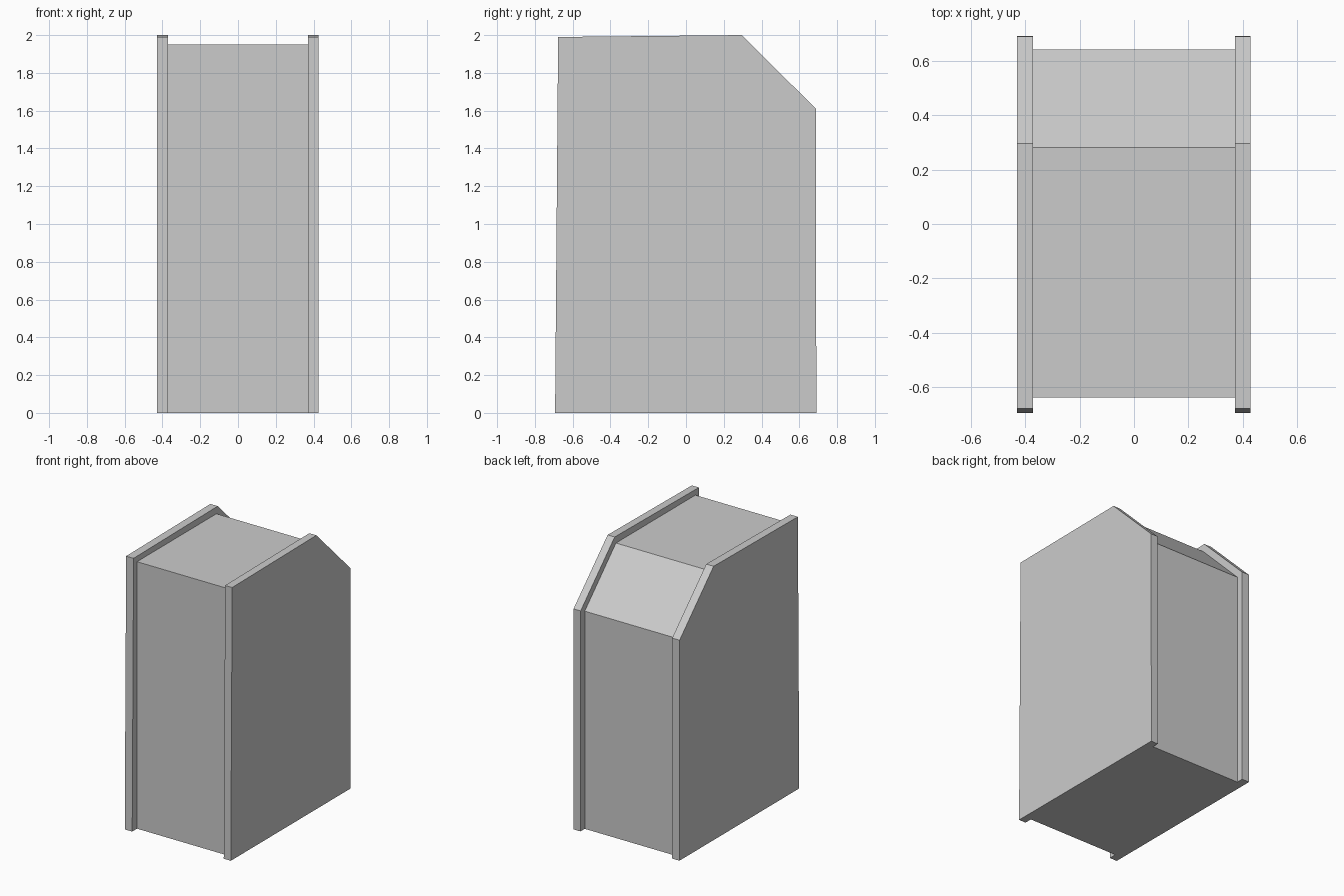
import bpy
import bmesh

cube = bpy.data.objects.get("Cube")
if cube:
    bpy.data.objects.remove(cube, do_unlink=True)

grey = bpy.data.materials.new("light_grey")
grey.use_nodes = True
COLOUR = (0.6, 0.6, 0.6, 1.0)
grey.diffuse_color = COLOUR
grey.node_tree.nodes["Principled BSDF"].inputs["Base Color"].default_value = COLOUR


def extrude_profile(name, profile, x_min, x_max):
    """Solid slab from a side outline of (y, z) points."""
    bm = bmesh.new()
    face = bm.faces.new([bm.verts.new((x_min, y, z)) for y, z in profile])
    result = bmesh.ops.extrude_face_region(bm, geom=[face])
    verts = [g for g in result["geom"] if isinstance(g, bmesh.types.BMVert)]
    bmesh.ops.translate(bm, verts=verts, vec=(x_max - x_min, 0, 0))
    bmesh.ops.recalc_face_normals(bm, faces=bm.faces)
    mesh = bpy.data.meshes.new(name)
    bm.to_mesh(mesh)
    bm.free()
    mesh.materials.append(grey)
    obj = bpy.data.objects.new(name, mesh)
    bpy.context.collection.objects.link(obj)
    return obj


# Recessed cabinet body with a sloped upper back edge
body = [(-0.637, 0), (0.64, 0), (0.64, 1.59), (0.28, 1.95), (-0.637, 1.95)]
extrude_profile("cabinet_body", body, -0.37, 0.37)

# Side panels standing proud of the body, with a slightly leaning front edge
panel = [(-0.693, 0), (0.69, 0), (0.688, 1.61), (0.295, 2.0), (-0.677, 1.99)]
for name, x_min, x_max in (("right_panel", -0.43, -0.37), ("left_panel", 0.37, 0.427)):
    extrude_profile(name, panel, x_min, x_max)
